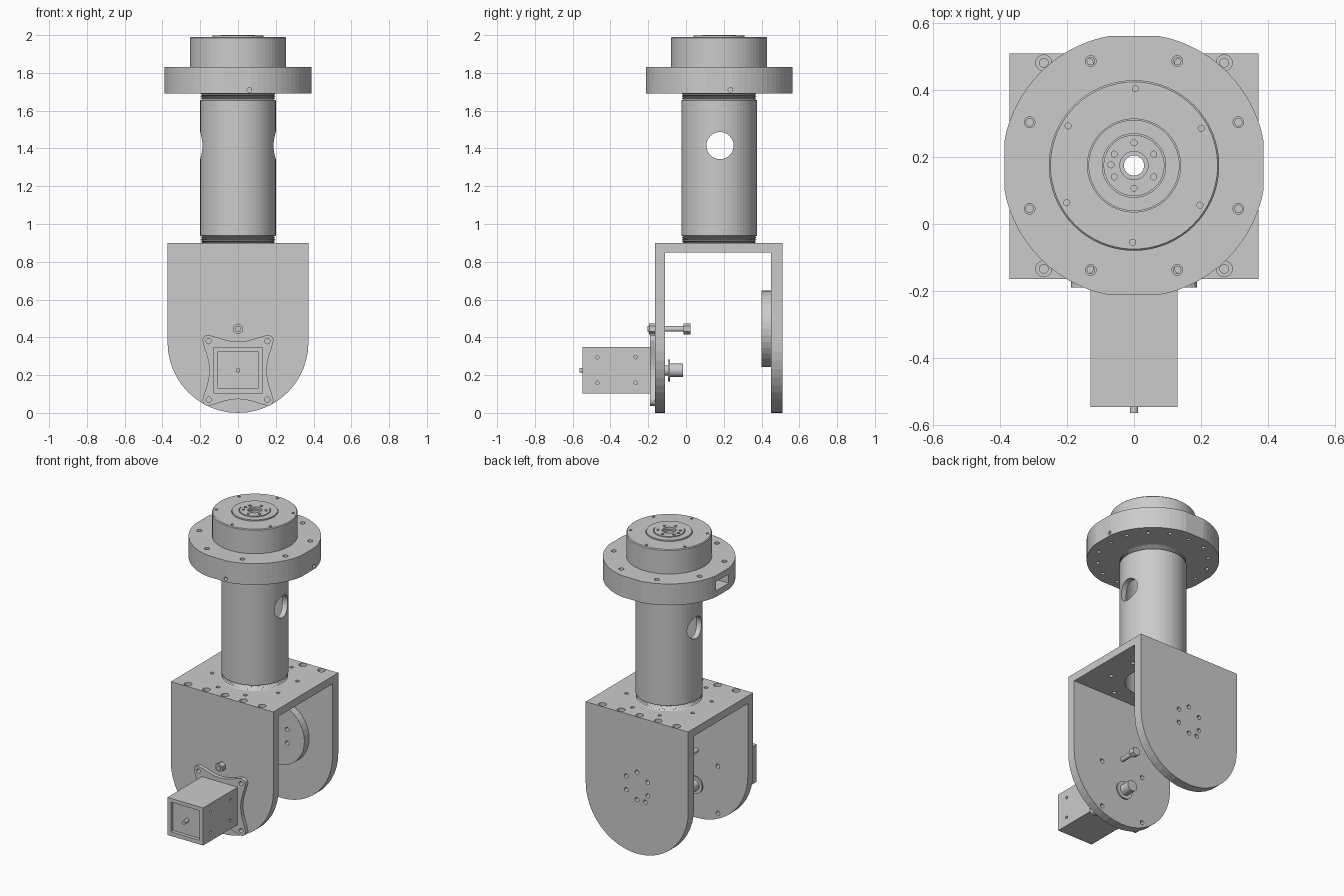
import bpy, bmesh
from math import cos, sin, pi, radians

if "Cube" in bpy.data.objects:
    bpy.data.objects.remove(bpy.data.objects["Cube"])

CY = 0.175     # column axis in y
MZ = 0.225     # motor axis in z
PZ = 0.445     # pivot axis in z


def circle(u, v, r, n=16, start=0.0):
    return [(u + r * cos(start + 2 * pi * i / n), v + r * sin(start + 2 * pi * i / n)) for i in range(n)]


def rect(u0, u1, v0, v1):
    return [(u0, v0), (u1, v0), (u1, v1), (u0, v1)]


def place(axis, p, t):
    return {'x': (t, p[0], p[1]), 'y': (p[0], t, p[1]), 'z': (p[0], p[1], t)}[axis]


def finish(name, bm):
    bmesh.ops.recalc_face_normals(bm, faces=bm.faces)
    me = bpy.data.meshes.new(name)
    bm.to_mesh(me)
    bm.free()
    ob = bpy.data.objects.new(name, me)
    bpy.context.collection.objects.link(ob)
    return ob


def solid(name, *specs):
    """Each spec is (axis, outline, from, to): an extruded outline."""
    bm = bmesh.new()
    for axis, pts, a, b in specs:
        lo = [bm.verts.new(place(axis, p, a)) for p in pts]
        hi = [bm.verts.new(place(axis, p, b)) for p in pts]
        bm.faces.new(lo)
        bm.faces.new(hi)
        for i in range(len(pts)):
            j = (i + 1) % len(pts)
            bm.faces.new((lo[i], lo[j], hi[j], hi[i]))
    return finish(name, bm)


def lathe(name, prof, n=64):
    """Spin a closed (r, z) profile about the column axis."""
    bm = bmesh.new()
    rings = [[bm.verts.new((x, y, z)) for x, y in circle(0, CY, r, n)] for r, z in prof]
    for k, a in enumerate(rings):
        b = rings[(k + 1) % len(rings)]
        for i in range(n):
            j = (i + 1) % n
            bm.faces.new((a[i], a[j], b[j], b[i]))
    return finish(name, bm)


def cut(target, *specs, op='DIFFERENCE'):
    cutter = solid("cutter", *specs)
    cutter.hide_render = True
    m = target.modifiers.new("cut", 'BOOLEAN')
    m.operation, m.solver, m.object = op, 'EXACT', cutter
    m.use_self = len(specs) > 1
    bpy.context.view_layer.objects.active = target
    bpy.ops.object.modifier_apply(modifier=m.name)
    bpy.data.objects.remove(cutter)


# shared hole patterns
motor_bolts = [(sx * 0.155, MZ + sz * 0.155) for sx in (-1, 1) for sz in (-1, 1)]
pivot_holes = circle(0, PZ, 0.09, 6, pi / 6) + [(-0.06, PZ - 0.09)]

# fork bracket: U section trimmed by a round-ended outline
bracket = solid("fork_bracket", ('x', [(-0.165, 0), (-0.11, 0), (-0.11, 0.85), (0.45, 0.85), (0.45, 0),
                                       (0.51, 0), (0.51, 0.9), (-0.165, 0.9)], -0.373, 0.373))
arc = [(0.373 * cos(pi + pi * i / 24), 0.373 + 0.373 * sin(pi + pi * i / 24)) for i in range(25)]
cut(bracket, ('y', arc + [(0.373, 1.0), (-0.373, 1.0)], -0.3, 0.7), op='INTERSECT')
holes = [('z', circle(0, CY, 0.166, 48), 0.8, 1.0)]
for x in (-0.27, -0.135, 0, 0.135, 0.27):
    for y in (-0.134, 0.482):
        holes += [('z', circle(x, y, 0.024), 0.87, 1.0), ('z', circle(x, y, 0.013), 0.80, 0.95)]
holes += [('z', circle(x, y, 0.012), 0.8, 1.0) for x, y in circle(0, CY, 0.26, 8, pi / 8)]
holes += [('y', circle(x, z, 0.014), -0.2, -0.05) for x, z in motor_bolts]
holes += [('y', circle(x, z, 0.014), 0.4, 0.6) for x, z in pivot_holes]
cut(bracket, *holes)

# idler disc on the inside of the back arm
disc = solid("pivot_disc", ('y', circle(0, PZ, 0.203, 36), 0.40, 0.45))
cut(disc, *[('y', circle(x, z, 0.014), 0.3, 0.5) for x, z in pivot_holes])

# hollow column with threaded ends
outer = []
for z0 in (0.90, 1.655):
    outer += [(0.2, 1.655)] if z0 > 1 else []
    for i in range(4):
        outer += [(0.198, z0 + 0.001 + i * 0.009), (0.189, z0 + 0.0055 + i * 0.009)]
    outer += [(0.2, 0.938)] if z0 < 1 else [(0.198, 1.69)]
column = lathe("column_tube", outer + [(0.166, 1.69), (0.166, 0.90)])
cut(column, ('x', circle(0.18, 1.415, 0.072, 32), -0.4, 0.4))

# mounting flange with four slight flats
lim = 0.388
ring = [(max(-lim, min(lim, x)), CY + max(-lim, min(lim, y))) for x, y in circle(0, 0, 0.395, 72)]
flange = solid("mounting_flange", ('z', ring, 1.69, 1.83))
holes = [('z', circle(0, CY, 0.166, 48), 1.6, 1.9),
         ('x', rect(0.11, 0.24, 1.73, 1.79), -0.5, -0.12),
         ('x', circle(0.235, 1.71, 0.012), 0.34, 0.5),
         ('y', circle(0.06, 1.71, 0.012), -0.3, -0.17)]
for x, y in circle(0, CY, 0.338, 8, pi / 8):
    holes += [('z', circle(x, y, 0.016), 1.80, 1.9), ('z', circle(x, y, 0.011), 1.6, 1.85)]
holes += [('z', circle(x, y, 0.011), 1.6, 1.72) for x, y in circle(0, CY, 0.33, 8)]
cut(flange, *holes)

# drive head with stepped output face
head = lathe("drive_head", [(0.03, 1.83), (0.255, 1.83), (0.255, 1.985), (0.25, 1.99), (0.139, 1.99),
                            (0.139, 1.982), (0.136, 1.982), (0.136, 1.997), (0.095, 1.997), (0.095, 1.988),
                            (0.091, 1.988), (0.091, 2.0), (0.042, 2.0), (0.042, 1.985), (0.03, 1.985)])
holes = [('z', circle(x, y, 0.009), 1.95, 2.1) for x, y in circle(0, CY, 0.068, 6, pi / 6) + [(-0.069, CY + 0.002)]]
holes += [('z', circle(x, y, 0.009), 1.95, 2.1) for x, y in circle(0, CY, 0.23, 6, radians(29))]
cut(head, *holes)

# motor body with recessed end and side holes
motor = solid("motor_body", ('y', rect(-0.13, 0.13, 0.103, 0.35), -0.548, -0.19))
holes = [('y', rect(-0.105, 0.105, 0.13, 0.325), -0.6, -0.525)]
for y in (-0.47, -0.267):
    for z in (0.16, 0.295):
        holes += [('x', circle(y, z, 0.009), s * 0.11, s * 0.2) for s in (-1, 1)]
cut(motor, *holes)
solid("motor_end_stud", ('y', circle(0, MZ, 0.012), -0.565, -0.52))

# motor mounting plate with concave sides and rounded corners
plate = []
for k in range(4):
    a = k * pi / 2
    side = [(0.188 - 0.036 * sin(pi * (i + 1) / 10), -0.145 + 0.29 * (i + 1) / 10) for i in range(9)]
    corner = [(0.158 + 0.03 * cos(pi / 2 * i / 4), 0.158 + 0.03 * sin(pi / 2 * i / 4)) for i in range(5)]
    plate += [(u * cos(a) - v * sin(a), MZ + u * sin(a) + v * cos(a)) for u, v in side + corner]
mount = solid("motor_mount_plate", ('y', plate, -0.19, -0.165))
cut(mount, *[('y', circle(x, z, 0.014), -0.3, -0.1) for x, z in motor_bolts])

# motor output shaft
solid("shaft_neck", ('y', circle(0, MZ, 0.026, 24), -0.112, -0.094))
solid("shaft_collar", ('y', circle(0, MZ, 0.058, 32), -0.094, -0.084))
solid("shaft_hub", ('y', circle(0, MZ, 0.036, 24), -0.084, -0.015))

# stop bolt through the front arm
solid("stop_bolt_nut", ('y', circle(0, PZ, 0.029, 6, pi / 6), -0.197, -0.165))
solid("stop_bolt_shank", ('y', circle(0, PZ, 0.015), -0.205, -0.012))
solid("stop_bolt_head", ('y', circle(0, PZ, 0.029, 6, pi / 6), -0.012, 0.023))
